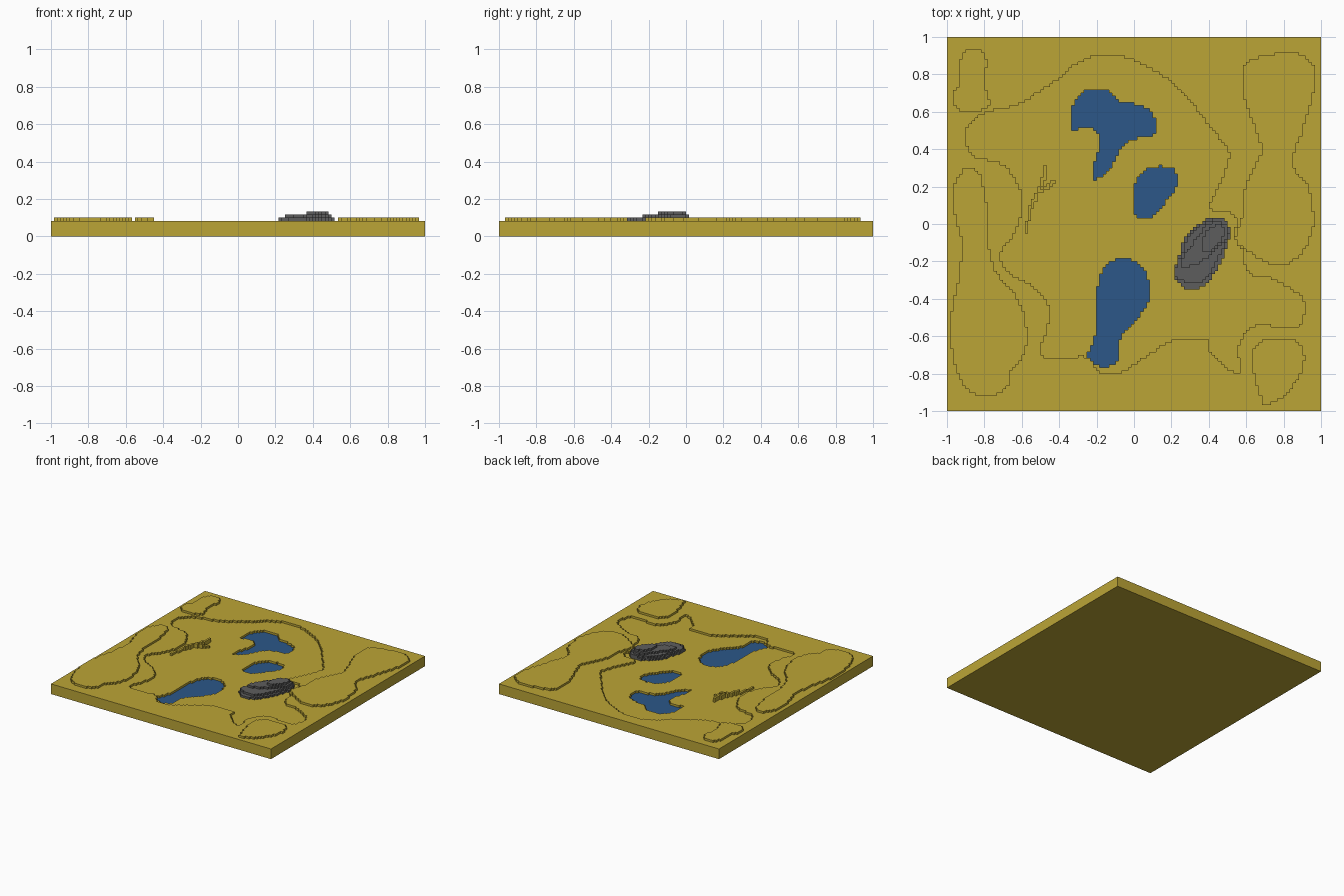
import bpy, bmesh
from mathutils import Vector

if "Cube" in bpy.data.objects:
    bpy.data.objects.remove(bpy.data.objects["Cube"])

N = 120            # voxel cells along each side
S = 2 / N          # voxel size


def material(name, rgb):
    m = bpy.data.materials.new(name)
    m.diffuse_color = (*rgb, 1)
    m.use_nodes = True
    m.node_tree.nodes["Principled BSDF"].inputs["Base Color"].default_value = m.diffuse_color
    return m


grass = material("dry grass", (0.50, 0.375, 0.037))
water = material("blue water", (0.025, 0.095, 0.25))
stone = material("grey stone", (0.11, 0.11, 0.11))


def smooth(points, steps=6):
    """Closed Catmull-Rom curve through the outline points."""
    p = [Vector(q) for q in points]
    n, out = len(p), []
    for i in range(n):
        a, b, c, d = p[i - 1], p[i], p[(i + 1) % n], p[(i + 2) % n]
        for s in range(steps):
            t = s / steps
            out.append(0.5 * (2 * b + (c - a) * t + (2 * a - 5 * b + 4 * c - d) * t * t
                              + (3 * b - a - 3 * c + d) * t ** 3))
    return out


def cells(points):
    """Set of voxel cells whose centre lies inside the smooth outline."""
    curve, inside = smooth(points), set()
    for j in range(N):
        y = (j + 0.5) * S - 1
        xs = sorted(a.x + (y - a.y) / (b.y - a.y) * (b.x - a.x)
                    for a, b in zip(curve, curve[1:] + curve[:1]) if (a.y > y) != (b.y > y))
        for x0, x1 in zip(xs[::2], xs[1::2]):
            inside |= {(i, j) for i in range(N) if x0 <= (i + 0.5) * S - 1 < x1}
    return inside


def trail(points):
    """One-cell-wide line of cells along a path."""
    out = set()
    for a, b in zip(points, points[1:]):
        for s in range(41):
            q = Vector(a).lerp(Vector(b), s / 40)
            out.add((int((q.x + 1) / S), int((q.y + 1) / S)))
    return out


def voxel_object(name, height, base, mats, wet=()):
    """Stepped columns from base up to each cell's height; wet cells get material 1 on top."""
    bm, cache = bmesh.new(), {}

    def face(*corners, mat=0):
        for c in corners:
            if c not in cache:
                cache[c] = bm.verts.new((c[0] * S - 1, c[1] * S - 1, c[2] * S))
        bm.faces.new([cache[c] for c in corners]).material_index = mat

    for (i, j), h in height.items():
        ring = [(i, j), (i + 1, j), (i + 1, j + 1), (i, j + 1)]
        face(*[(x, y, h) for x, y in ring], mat=int((i, j) in wet))
        face(*[(x, y, base) for x, y in reversed(ring)])
        for s, (dx, dy) in enumerate([(0, -1), (1, 0), (0, 1), (-1, 0)]):
            a, b = ring[s], ring[(s + 1) % 4]
            for k in range(height.get((i + dx, j + dy), base), h):
                face((*a, k), (*b, k), (*b, k + 1), (*a, k + 1))
    me = bpy.data.meshes.new(name)
    bm.to_mesh(me)
    bm.free()
    for m in mats:
        me.materials.append(m)
    bpy.context.collection.objects.link(bpy.data.objects.new(name, me))


# Sunken basin across the middle, outlined in two halves
basin_right = [(-.2, .9), (-.08, .9), (.05, .85), (.2, .76), (.3, .66), (.42, .5), (.5, .41),
               (.505, .34), (.45, .2), (.4, .1), (.43, .07), (.51, .06), (.55, .01), (.53, -.05), (.58, -.14),
               (.61, -.26), (.75, -.3), (.9, -.4), (.89, -.53), (.8, -.55), (.65, -.54),
               (.56, -.64), (.56, -.79), (.5, -.77), (.4, -.68), (.39, -.62), (.23, -.62)]
basin_left = [(.15, -.65), (0, -.75), (-.1, -.8), (-.19, -.79), (-.25, -.71), (-.45, -.72),
              (-.5, -.67), (-.46, -.55), (-.46, -.43), (-.55, -.33), (-.65, -.27), (-.71, -.2),
              (-.7, -.13), (-.63, -.03), (-.6, .15), (-.7, .32), (-.86, .36), (-.9, .5),
              (-.8, .59), (-.6, .65), (-.4, .78), (-.3, .86)]

# Low raised mounds around the edges
mounds = [
    [(-.9, .3), (-.83, .27), (-.79, .1), (-.78, -.1), (-.74, -.25), (-.62, -.4), (-.57, -.58),
     (-.59, -.7), (-.66, -.79), (-.69, -.89), (-.82, -.92), (-.92, -.85), (-.97, -.7),
     (-.98, -.5), (-.94, -.3), (-.92, -.1), (-.96, .05), (-.97, .18)],
    [(-.9, .92), (-.84, .94), (-.79, .88), (-.8, .75), (-.77, .64), (-.85, .6), (-.95, .62),
     (-.97, .7), (-.93, .76), (-.94, .85)],
    [(.7, -.62), (.85, -.62), (.91, -.7), (.88, -.82), (.8, -.92), (.7, -.97), (.68, -.93),
     (.65, -.83), (.63, -.7)],
    [(.6, .86), (.58, .72), (.62, .58), (.68, .4), (.6, .22), (.58, .05), (.54, -.08), (.6, -.14),
     (.7, -.2), (.8, -.22), (.9, -.15), (.96, 0), (.93, .2), (.85, .32), (.9, .5), (.96, .7),
     (.96, .85), (.85, .92), (.72, .9)],
]

# Three ponds
ponds = [
    [(-.2, .72), (-.13, .71), (-.08, .66), (.04, .63), (.11, .57), (.11, .48), (.02, .46),
     (-.06, .42), (-.13, .29), (-.21, .24), (-.21, .33), (-.18, .42), (-.2, .5), (-.27, .52),
     (-.33, .5), (-.33, .62), (-.28, .7)],
    [(.08, .3), (.2, .3), (.23, .24), (.22, .18), (.17, .12), (.1, .04), (.02, .04), (0, .1), (.01, .22)],
    [(-.1, -.19), (-.02, -.19), (.05, -.24), (.08, -.33), (.07, -.43), (0, -.52), (-.07, -.6),
     (-.09, -.73), (-.18, -.76), (-.25, -.7), (-.21, -.62), (-.2, -.4), (-.17, -.25)],
]

# Ground slab with stepped heights
ground = {(i, j): 5 for i in range(N) for j in range(N)}
ground.update(dict.fromkeys(cells(basin_right + basin_left), 4))
for m in mounds:
    ground.update(dict.fromkeys(cells(m), 6))
wet = set().union(*map(cells, ponds))
ground.update(dict.fromkeys(wet, 3))
voxel_object("ground", ground, 0, [grass, water], wet)

# Boulder in four stepped tiers
tiers = [
    (5, [(.48, .03), (.51, -.02), (.5, -.12), (.42, -.28), (.36, -.34), (.28, -.35), (.21, -.28),
         (.24, -.18), (.28, -.06), (.4, .03)]),
    (6, [(.48, .03), (.51, -.02), (.49, -.1), (.41, -.26), (.36, -.31), (.27, -.31), (.22, -.26),
         (.26, -.15), (.3, -.06), (.4, .02)]),
    (7, [(.47, .01), (.5, -.03), (.48, -.1), (.36, -.2), (.28, -.23), (.25, -.2), (.33, -.08), (.4, 0)]),
    (8, [(.45, 0), (.48, -.03), (.46, -.1), (.4, -.15), (.37, -.13), (.38, -.05)]),
]
rock = {}
for h, outline in tiers:
    rock.update(dict.fromkeys(cells(outline), h))
voxel_object("boulder", rock, 4, [stone])

# Fallen branch lying in the basin
branch = trail([(-.575, -.04), (-.56, .06), (-.53, .14), (-.5, .2), (-.48, .25), (-.48, .31)])
branch |= trail([(-.51, .17), (-.47, .19), (-.43, .22)])
voxel_object("fallen_branch", {c: 6 if 27 <= c[0] <= 32 else 5 for c in branch}, 4, [grass])
